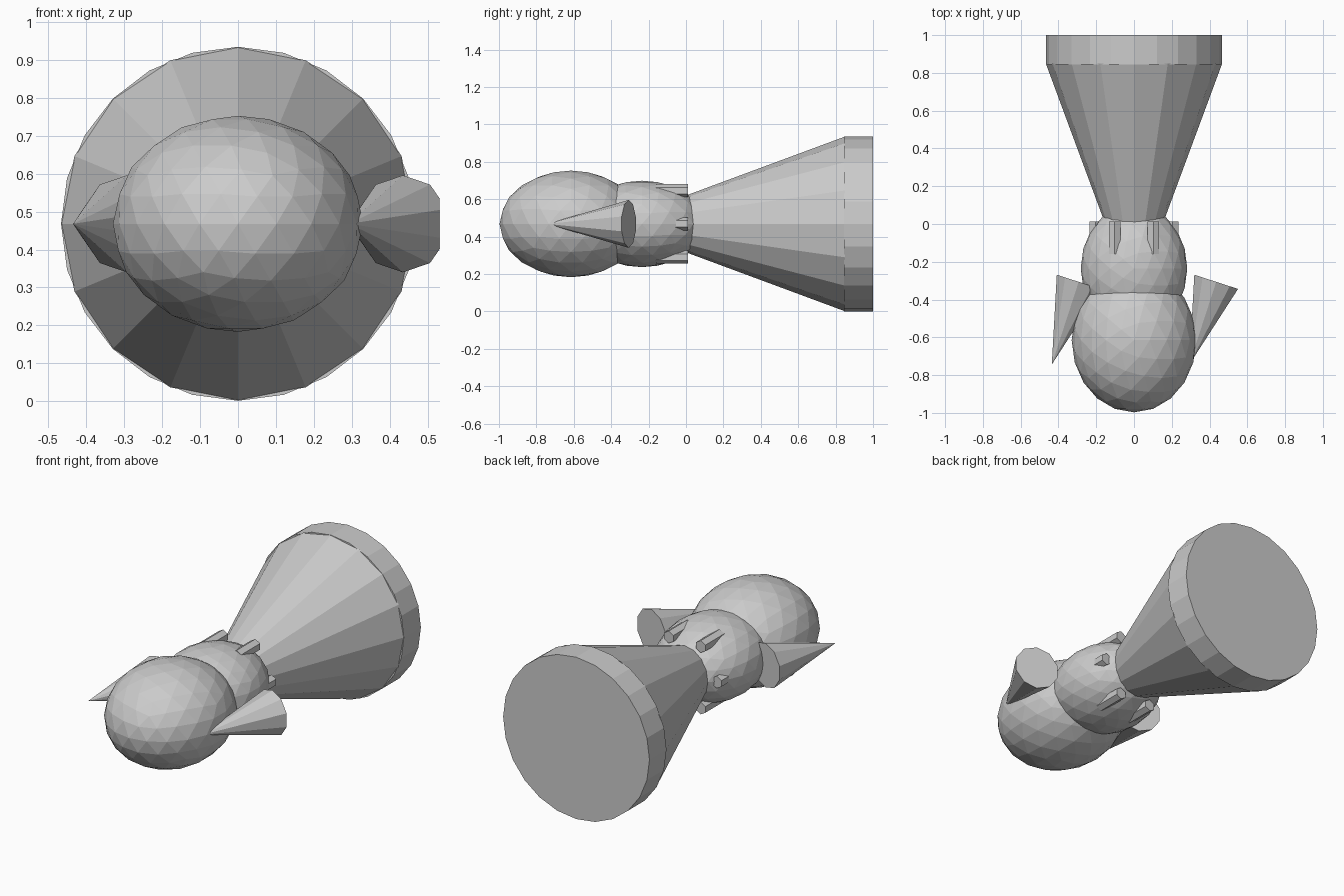
import bpy
from math import pi, cos, sin, radians

if "Cube" in bpy.data.objects:
    bpy.data.objects.remove(bpy.data.objects["Cube"])

ZC = 0.468  # height of the long axis


def ellipsoid(name, y, radii):
    bpy.ops.mesh.primitive_ico_sphere_add(subdivisions=3, radius=1, location=(0, y, ZC))
    ob = bpy.context.object
    ob.name = name
    ob.scale = radii
    return ob


def frustum(name, x, z, y0, r0, y1, r1, sides, roll=0.0):
    """Tapered cylinder along +y, radius r0 at y0 and r1 at y1."""
    bpy.ops.mesh.primitive_cone_add(vertices=sides, radius1=r0, radius2=r1, depth=y1 - y0,
                                    location=(x, (y0 + y1) / 2, z))
    ob = bpy.context.object
    ob.name = name
    ob.rotation_mode = 'YXZ'
    ob.rotation_euler = (-pi / 2, roll, 0)
    return ob


# Rounded capsule modules
ellipsoid("front_capsule", -0.615, (0.33, 0.382, 0.285))
ellipsoid("middle_capsule", -0.235, (0.282, 0.34, 0.231))

# Flared rear bell and its rim
frustum("rear_bell", 0, ZC, 0.0, 0.152, 0.85, 0.467, 16)
frustum("rear_rim", 0, ZC, 0.845, 0.467, 1.0, 0.467, 24)

# Side pods: pointed cones facing forward
for side, label in ((1, "right"), (-1, "left")):
    frustum(label + "_pod", side * 0.364, ZC, -0.755, 0.0, -0.295, 0.128, 10, radians(18))

# Ring of six small thrusters around the middle capsule
for i in range(6):
    a = i * pi / 3
    frustum(f"thruster_{i + 1}", 0.205 * cos(a), ZC + 0.205 * sin(a),
            -0.16, 0.035, 0.012, 0.035, 6)
